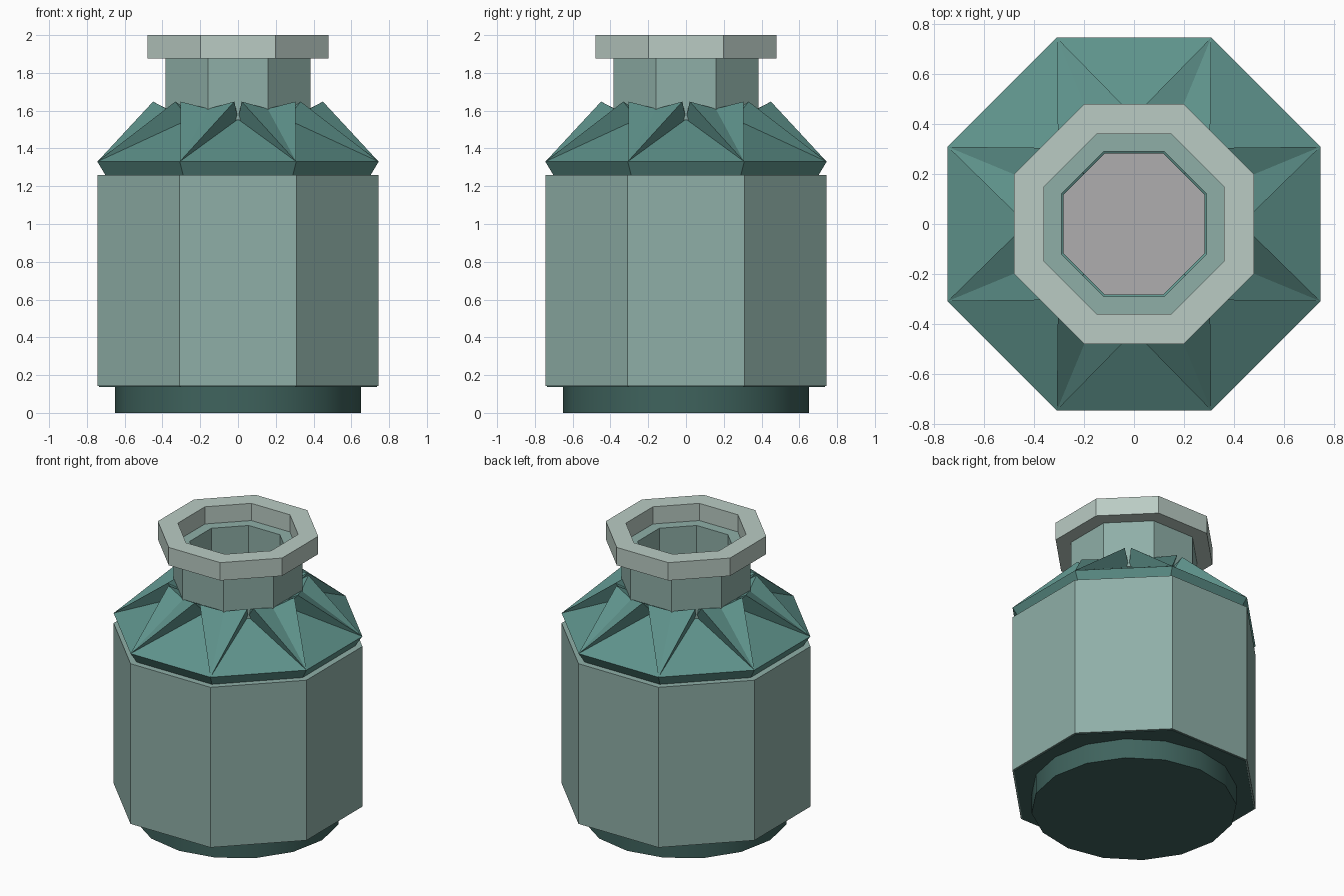
import bpy, math

if "Cube" in bpy.data.objects:
    bpy.data.objects.remove(bpy.data.objects["Cube"])

OCT = math.cos(math.pi / 8)


def material(name, rgb):
    m = bpy.data.materials.new(name)
    m.diffuse_color = (*rgb, 1)
    m.use_nodes = True
    m.node_tree.nodes["Principled BSDF"].inputs["Base Color"].default_value = m.diffuse_color
    return m


def make(name, verts, faces, mat):
    me = bpy.data.meshes.new(name)
    me.from_pydata(verts, [], faces)
    ob = bpy.data.objects.new(name, me)
    bpy.context.collection.objects.link(ob)
    me.materials.append(mat)
    return ob


def octagon(apothem, z):
    r = apothem / OCT
    return [(r * math.cos(math.radians(22.5 + 45 * i)),
             r * math.sin(math.radians(22.5 + 45 * i)), z) for i in range(8)]


def octagon_shell(name, profile, mat):
    """Closed (apothem, z) section, anticlockwise, swept round eight sides."""
    verts = [v for a, z in profile for v in octagon(a, z)]
    n = len(profile)
    faces = [(k * 8 + i, k * 8 + (i + 1) % 8,
              (k + 1) % n * 8 + (i + 1) % 8, (k + 1) % n * 8 + i)
             for k in range(n) for i in range(8)]
    return make(name, verts, faces, mat)


rim_mat = material("pale_stone", (0.49, 0.60, 0.55))
body_mat = material("grey_green", (0.275, 0.43, 0.39))
shoulder_mat = material("teal", (0.113, 0.29, 0.26))
foot_mat = material("dark_teal", (0.05, 0.125, 0.11))
floor_mat = material("plain_grey", (0.43, 0.42, 0.425))

# Round foot
bpy.ops.mesh.primitive_cylinder_add(vertices=16, radius=0.65, depth=0.15, location=(0, 0, 0.075))
foot = bpy.context.object
foot.name = "foot"
foot.data.materials.append(foot_mat)
bpy.ops.object.shade_smooth_by_angle(angle=math.radians(40))

# Dark underside, hollow body, neck and rim
octagon_shell("foot_collar", [(0.55, 0.138), (0.735, 0.138), (0.735, 0.15), (0.55, 0.15)], foot_mat)
octagon_shell("body", [(0.6, 0.142), (0.745, 0.142), (0.745, 1.26), (0.68, 1.26),
                       (0.68, 0.17), (0.6, 0.17)], body_mat)
octagon_shell("neck", [(0.29, 1.55), (0.385, 1.55), (0.385, 1.88), (0.29, 1.88)], body_mat)
octagon_shell("rim", [(0.36, 1.875), (0.48, 1.875), (0.48, 2.0), (0.36, 2.0)], rim_mat)

# Grey floor inside
make("inner_floor", octagon(0.68, 0.165), [tuple(range(8))], floor_mat)


# Folded shoulder: one wedge per corner, repeated eight times
def polar(r, z, deg):
    a = math.radians(deg)
    return (r * math.cos(a), r * math.sin(a), z)


verts, faces = [], []
for i in range(8):
    a = 22.5 + 45 * i
    verts += [polar(0.806, 1.33, a),           # 0 outer corner
              polar(0.757, 1.255, a),          # 1 underside corner
              polar(0.45, 1.648, a - 20),      # 2 fold peak
              polar(0.41, 1.61, a),            # 3 dip at the neck edge
              polar(0.45, 1.648, a + 20),      # 4 fold peak
              polar(0.365, 1.555, a + 22.5),   # 5 groove bottom
              polar(0.305, 1.56, a),           # 6 inner edge corner
              polar(0.282, 1.56, a + 22.5)]    # 7 inner edge middle
    b, n, p = i * 8, (i + 1) % 8 * 8, (i - 1) % 8 * 8
    faces += [(b, n, b + 5), (b, b + 5, b + 4), (b, b + 4, b + 3),
              (b, b + 3, b + 2), (b, b + 2, p + 5),
              (b + 1, n + 1, n, b),                                # underside bevel
              (b + 2, b + 3, b + 6), (b + 3, b + 4, b + 6),        # hidden under neck
              (b + 4, b + 5, b + 7), (b + 4, b + 7, b + 6),
              (p + 5, b + 2, p + 7), (b + 2, b + 6, p + 7),
              (b + 7, n + 1, b + 1), (b + 7, b + 1, b + 6),        # inner underside
              (p + 7, b + 6, b + 1)]
make("shoulder", verts, faces, shoulder_mat)
